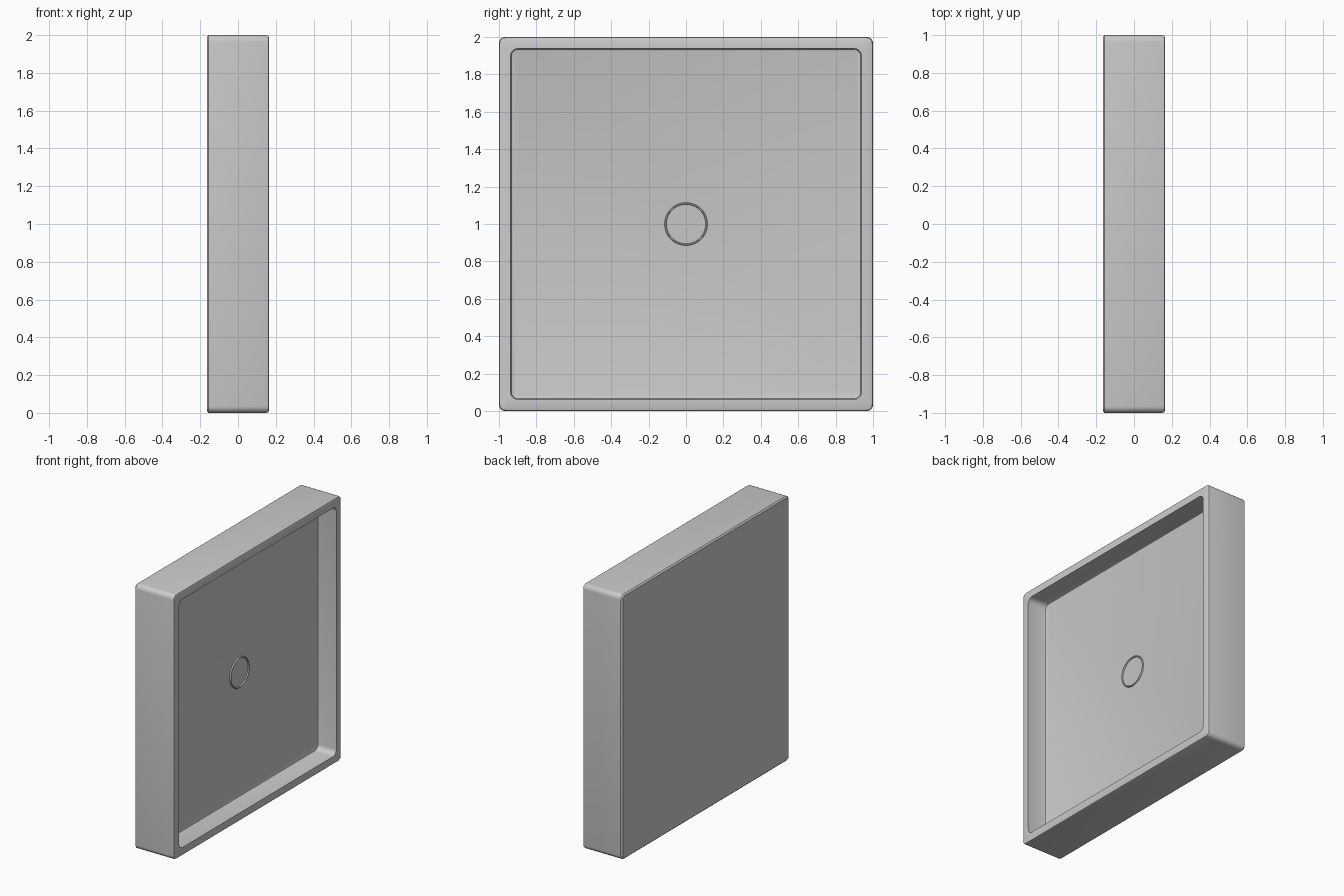
import bpy
import bmesh
import math

if "Cube" in bpy.data.objects:
    bpy.data.objects.remove(bpy.data.objects["Cube"], do_unlink=True)

grey = bpy.data.materials.new("plain grey")
grey.use_nodes = True
COLOUR = (0.6, 0.6, 0.6, 1)
grey.diffuse_color = COLOUR
grey.node_tree.nodes["Principled BSDF"].inputs["Base Color"].default_value = COLOUR


def rounded_square(x, half, radius, steps=5):
    """Points of a rounded square standing in the YZ plane."""
    points = []
    for corner in range(4):
        middle = math.pi / 4 + corner * math.pi / 2
        cy = math.copysign(half - radius, math.cos(middle))
        cz = math.copysign(half - radius, math.sin(middle))
        for i in range(steps + 1):
            a = (corner + i / steps) * math.pi / 2
            points.append((x, cy + radius * math.cos(a), 1 + cz + radius * math.sin(a)))
    return points


def circle(x, radius, count=48):
    return [(x, radius * math.cos(2 * math.pi * i / count),
             1 + radius * math.sin(2 * math.pi * i / count)) for i in range(count)]


def loft(name, loops, caps=False, closed=False):
    """Skin a series of loops into one smooth object."""
    bm = bmesh.new()
    rings = [[bm.verts.new(p) for p in loop] for loop in loops]
    pairs = list(zip(rings, rings[1:]))
    if closed:
        pairs.append((rings[-1], rings[0]))
    for a, b in pairs:
        for i in range(len(a)):
            j = (i + 1) % len(a)
            bm.faces.new((a[i], a[j], b[j], b[i]))
    if caps:
        bm.faces.new(rings[0])
        bm.faces.new(rings[-1])
    bmesh.ops.recalc_face_normals(bm, faces=bm.faces)
    mesh = bpy.data.meshes.new(name)
    bm.to_mesh(mesh)
    bm.free()
    obj = bpy.data.objects.new(name, mesh)
    bpy.context.collection.objects.link(obj)
    mesh.materials.append(grey)
    bpy.ops.object.select_all(action="DESELECT")
    obj.select_set(True)
    bpy.context.view_layer.objects.active = obj
    bpy.ops.object.shade_smooth_by_angle(angle=math.radians(40))
    return obj


# Tray shell: back, outer wall, softened rim, inner wall, filleted floor
BACK, FRONT, FLOOR = -0.165, 0.165, 0.01
profile = [
    (BACK, 0.99, 0.025),
    (BACK + 0.01, 1.0, 0.035),
    (FRONT - 0.015, 1.0, 0.035),
    (FRONT - 0.004, 0.996, 0.031),
    (FRONT, 0.985, 0.025),
    (FRONT, 0.938, 0.04),
    (FLOOR + 0.015, 0.938, 0.04),
    (FLOOR + 0.004, 0.934, 0.036),
    (FLOOR, 0.923, 0.03),
]
loft("tray", [rounded_square(*p) for p in profile], caps=True)

# Slim raised ring around the drain
RING = [(-0.004, 0.115), (0.006, 0.115), (0.009, 0.1125),
        (0.009, 0.1075), (0.006, 0.105), (-0.004, 0.105)]
loft("drain_ring", [circle(FLOOR + x, r) for x, r in RING], closed=True)
